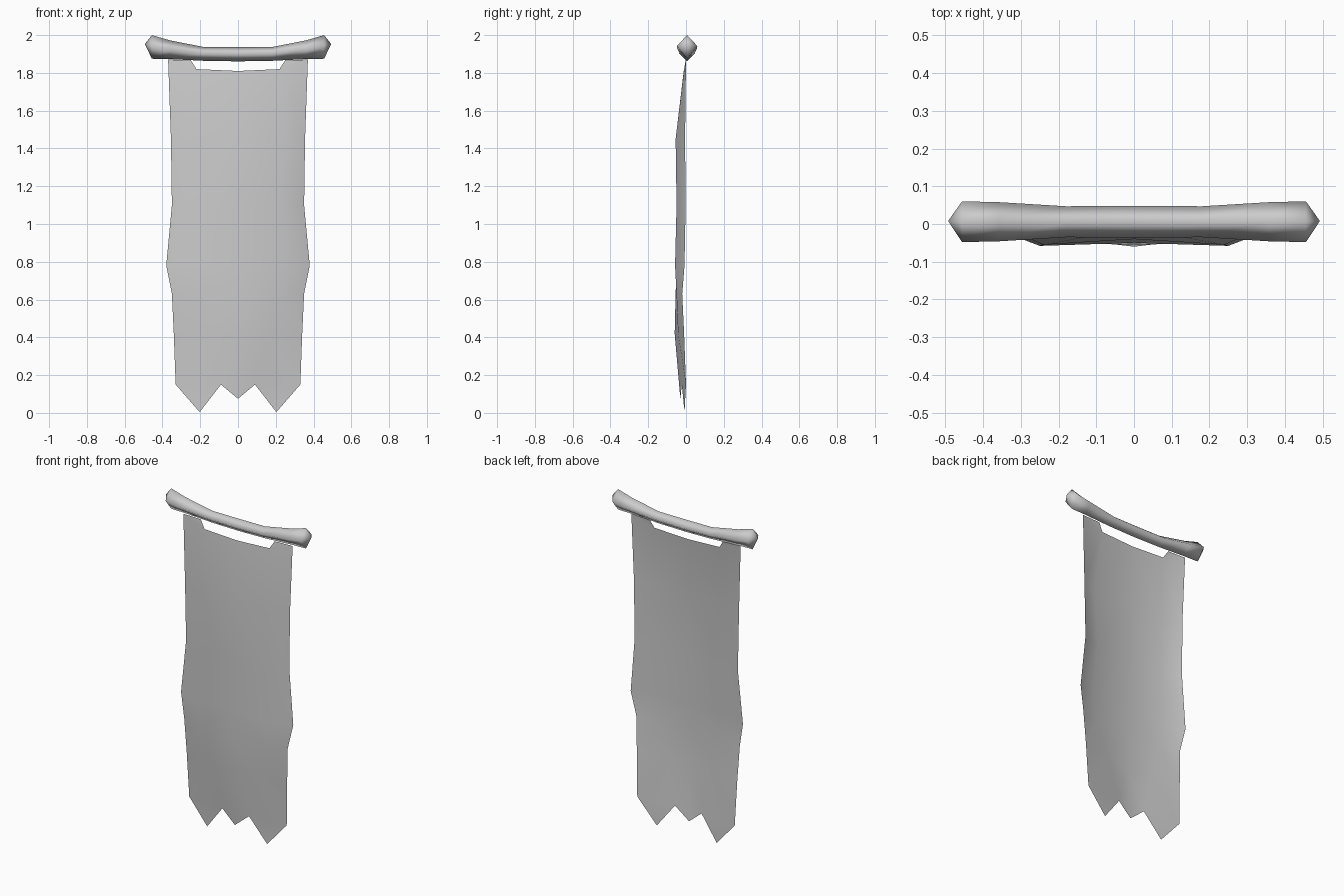
import bpy, bmesh

cube = bpy.data.objects.get("Cube")
if cube:
    bpy.data.objects.remove(cube)

grey = bpy.data.materials.new("plain_grey")
grey.use_nodes = True
colour = (0.6, 0.6, 0.6, 1)
grey.diffuse_color = colour
grey.node_tree.nodes["Principled BSDF"].inputs["Base Color"].default_value = colour


def finish(name, bm):
    bmesh.ops.recalc_face_normals(bm, faces=bm.faces)
    mesh = bpy.data.meshes.new(name)
    bm.to_mesh(mesh)
    bm.free()
    obj = bpy.data.objects.new(name, mesh)
    bpy.context.collection.objects.link(obj)
    mesh.materials.append(grey)
    for poly in mesh.polygons:
        poly.use_smooth = True
    return obj


# Crossbar: diamond sections (x, bottom z, top z, half depth), closed by a point at each end
half = [(0.18, 1.864, 1.937, 0.041), (0.36, 1.873, 1.972, 0.052), (0.456, 1.875, 2.0, 0.054)]
sections = [(-x, b, t, r) for x, b, t, r in reversed(half)]
sections += [(0, 1.861, 1.936, 0.042)] + half
bm = bmesh.new()
rings = []
for x, bottom, top, r in sections:
    mid = (bottom + top) / 2 + 0.005
    points = [(0, top), (r, mid), (0, bottom), (-r, mid)]
    rings.append([bm.verts.new((x, y + 0.006, z)) for y, z in points])
for a, b in zip(rings, rings[1:]):
    for i in range(4):
        j = (i + 1) % 4
        bm.faces.new((a[i], a[j], b[j], b[i]))
for ring, x in ((rings[0], -0.493), (rings[-1], 0.493)):
    tip = bm.verts.new((x, 0.008, 1.953))
    for i in range(4):
        bm.faces.new((ring[i], ring[(i + 1) % 4], tip))
finish("crossbar", bm)

# Cloth: half rows running from the centre line to the outer edge, as (x, y, z)
rows = [
    [(0, -0.012, 1.81), (0.22, -0.01, 1.82), (0.37, 0, 1.87)],
    [(0, -0.04, 1.45), (0.24, -0.055, 1.45), (0.355, -0.005, 1.45)],
    [(0, -0.04, 1.1), (0.22, -0.05, 1.1), (0.35, -0.002, 1.1)],
    [(0, -0.05, 0.78), (0.25, -0.058, 0.78), (0.38, -0.008, 0.78)],
    [(0, -0.055, 0.63), (0.23, -0.05, 0.63), (0.35, -0.02, 0.63)],
    [(0, -0.06, 0.42), (0.16, -0.042, 0.42), (0.34, -0.01, 0.42)],
    [(0, -0.03, 0.075), (0.09, -0.022, 0.15), (0.33, 0, 0.15)],
]
bm = bmesh.new()
for side in (-1, 1):
    grid = [[bm.verts.new((side * x, y, z)) for x, y, z in row] for row in rows]
    for upper, lower in zip(grid, grid[1:]):
        for i in range(2):
            bm.faces.new((upper[i], lower[i], lower[i + 1], upper[i + 1]))
    # Pointed lower corner
    point = bm.verts.new((side * 0.203, -0.008, 0.004))
    bm.faces.new((grid[-1][1], point, grid[-1][2]))
    # Tab tied to the crossbar
    tab = bm.verts.new((side * 0.25, -0.002, 1.868))
    bm.faces.new((grid[0][1], grid[0][2], tab))
bmesh.ops.remove_doubles(bm, verts=bm.verts, dist=0.0005)
finish("banner_cloth", bm)
